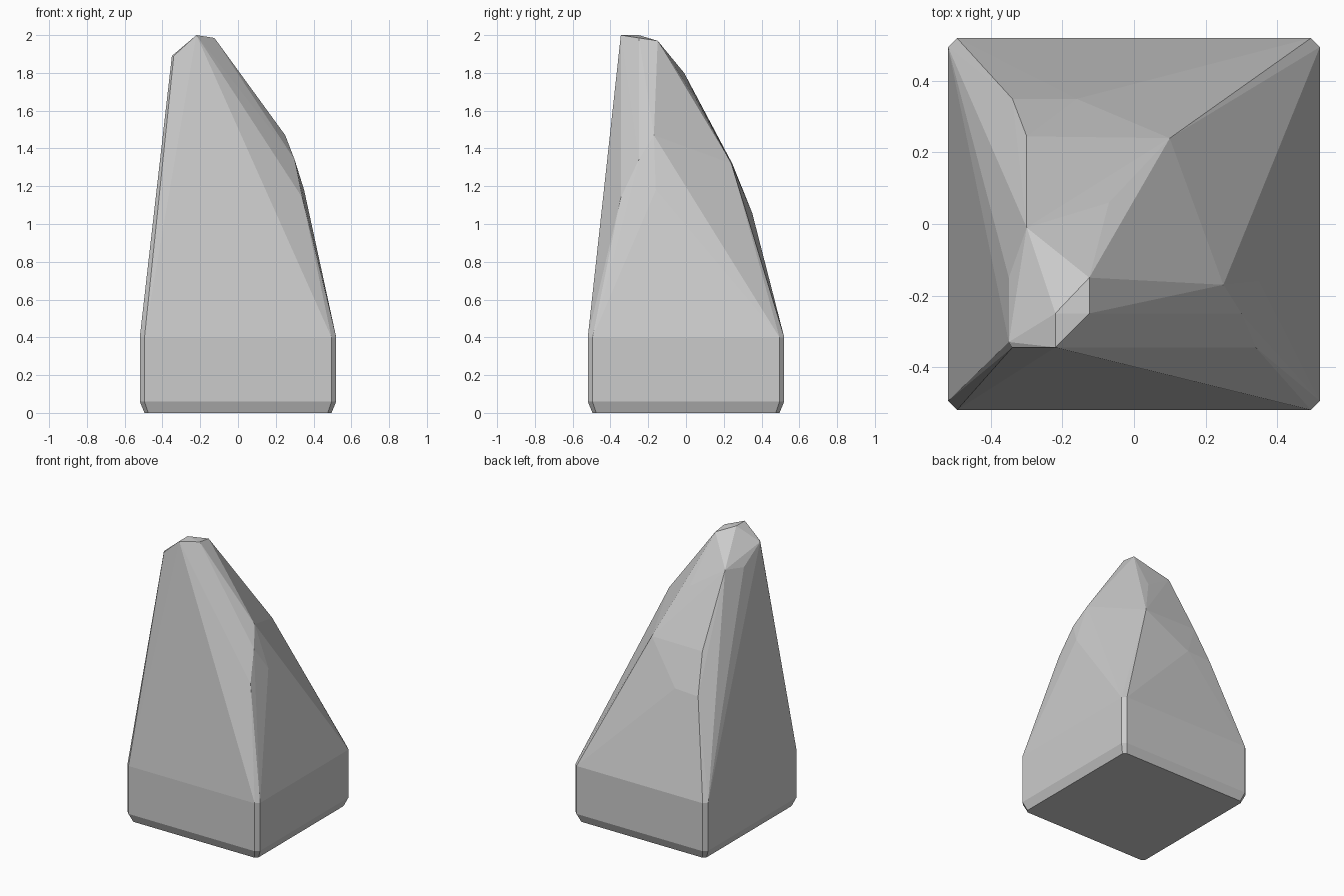
import bpy, bmesh, math

cube = bpy.data.objects.get("Cube")
if cube:
    bpy.data.objects.remove(cube, do_unlink=True)


def make_material(name, colour):
    mat = bpy.data.materials.new(name)
    mat.use_nodes = True
    mat.diffuse_color = colour
    mat.node_tree.nodes["Principled BSDF"].inputs["Base Color"].default_value = colour
    return mat


def chamfered_square(half, cut, z):
    """Eight corner points of a square with clipped corners."""
    inner = half - cut
    return [(sx * a, sy * b, z)
            for sx in (-1, 1) for sy in (-1, 1)
            for a, b in ((half, inner), (inner, half))]


# Square plinth: bevelled foot, upright walls
points = []
for half, cut, z in ((0.495, 0.02, 0), (0.52, 0.025, 0.06), (0.52, 0.025, 0.4)):
    points += chamfered_square(half, cut, z)

# Blunt tip
points += [(-0.22, -0.345, 2.0), (-0.22, -0.25, 2.0), (-0.125, -0.25, 1.985),
           (-0.125, -0.15, 1.97), (-0.34, -0.345, 1.89), (-0.35, -0.33, 1.89)]
# Chipped facets on the back and its ridge
points += [(-0.30, -0.01, 1.80), (-0.35, -0.15, 1.78), (-0.07, 0.06, 1.65),
           (-0.30, 0.245, 1.32), (0.10, 0.24, 1.32),
           (-0.16, 0.35, 1.06), (-0.34, 0.35, 1.05)]
# Chipped shoulder on the +x side
points += [(0.25, -0.17, 1.47), (0.30, -0.25, 1.34),
           (0.35, -0.16, 1.18), (0.34, -0.345, 1.14)]

# Wrap the points in a faceted stone skin
bm = bmesh.new()
for p in points:
    bm.verts.new(p)
hull = bmesh.ops.convex_hull(bm, input=bm.verts[:])
spare = [v for v in bm.verts if not v.link_faces]
bmesh.ops.delete(bm, geom=spare, context='VERTS')
bmesh.ops.dissolve_limit(bm, angle_limit=math.radians(0.5),
                         verts=bm.verts[:], edges=bm.edges[:])
bmesh.ops.recalc_face_normals(bm, faces=bm.faces[:])

mesh = bpy.data.meshes.new("stone_spire")
bm.to_mesh(mesh)
bm.free()
mesh.materials.append(make_material("pale_grey_stone", (0.6, 0.6, 0.6, 1)))
spire = bpy.data.objects.new("stone_spire", mesh)
bpy.context.collection.objects.link(spire)
